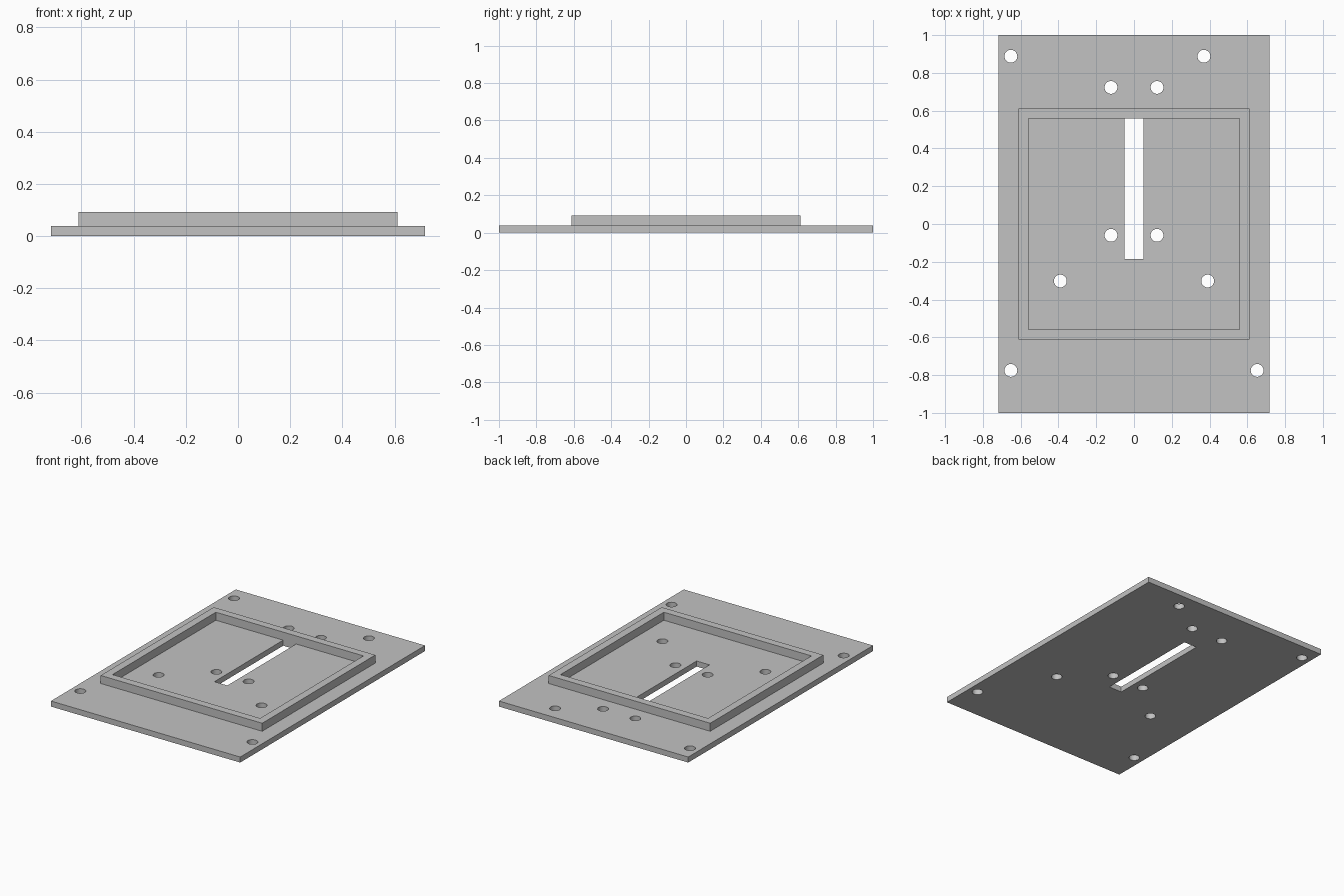
import bpy
import bmesh
from math import radians
from mathutils import Matrix

cube = bpy.data.objects.get("Cube")
if cube:
    bpy.data.objects.remove(cube, do_unlink=True)

# Main dimensions
PLATE_X, PLATE_Y, PLATE_Z = 0.717, 1.0, 0.038
FRAME_OUT, FRAME_IN, FRAME_Z = 0.612, 0.559, 0.093
SLOT_X, SLOT_FRONT = 0.049, -0.185
HOLE_R = 0.034

grey = bpy.data.materials.new("light grey")
grey.use_nodes = True
colour = (0.54, 0.54, 0.54, 1)
grey.diffuse_color = colour
grey.node_tree.nodes["Principled BSDF"].inputs["Base Color"].default_value = colour


def add_box(bm, x0, x1, y0, y1, z0, z1):
    size = Matrix.Diagonal((x1 - x0, y1 - y0, z1 - z0, 1))
    centre = Matrix.Translation(((x0 + x1) / 2, (y0 + y1) / 2, (z0 + z1) / 2))
    bmesh.ops.create_cube(bm, size=1, matrix=centre @ size)


def add_pin(bm, x, y):
    bmesh.ops.create_cone(bm, cap_ends=True, segments=32, radius1=HOLE_R, radius2=HOLE_R,
                          depth=4 * PLATE_Z, matrix=Matrix.Translation((x, y, 0)))


def make_object(name, bm):
    mesh = bpy.data.meshes.new(name)
    bm.to_mesh(mesh)
    bm.free()
    mesh.materials.append(grey)
    obj = bpy.data.objects.new(name, mesh)
    bpy.context.collection.objects.link(obj)
    return obj


def cut(obj, cutter):
    cutter.hide_render = True
    mod = obj.modifiers.new("cut", "BOOLEAN")
    mod.operation = "DIFFERENCE"
    mod.solver = "EXACT"
    mod.object = cutter
    bpy.ops.object.select_all(action="DESELECT")
    bpy.context.view_layer.objects.active = obj
    obj.select_set(True)
    bpy.ops.object.modifier_apply(modifier=mod.name)
    bpy.data.objects.remove(cutter, do_unlink=True)
    bpy.ops.object.shade_smooth_by_angle(angle=radians(30))


# Base plate
bm = bmesh.new()
add_box(bm, -PLATE_X, PLATE_X, -PLATE_Y, PLATE_Y, 0, PLATE_Z)
plate = make_object("base_plate", bm)

# Slot and drilled holes: mirrored pairs, then the uneven back corner pair
bm = bmesh.new()
add_box(bm, -SLOT_X, SLOT_X, SLOT_FRONT, FRAME_IN, -PLATE_Z, 2 * PLATE_Z)
for x, y in [(0.122, 0.723), (0.122, -0.06), (0.39, -0.302), (0.652, -0.775)]:
    for side in (-1, 1):
        add_pin(bm, side * x, y)
for x in (-0.652, 0.37):
    add_pin(bm, x, 0.888)
cut(plate, make_object("plate_cutter", bm))

# Raised square frame
bm = bmesh.new()
add_box(bm, -FRAME_OUT, FRAME_OUT, -FRAME_OUT, FRAME_OUT, PLATE_Z, FRAME_Z)
frame = make_object("raised_frame", bm)
bm = bmesh.new()
add_box(bm, -FRAME_IN, FRAME_IN, -FRAME_IN, FRAME_IN, 0, 2 * FRAME_Z)
cut(frame, make_object("frame_cutter", bm))
